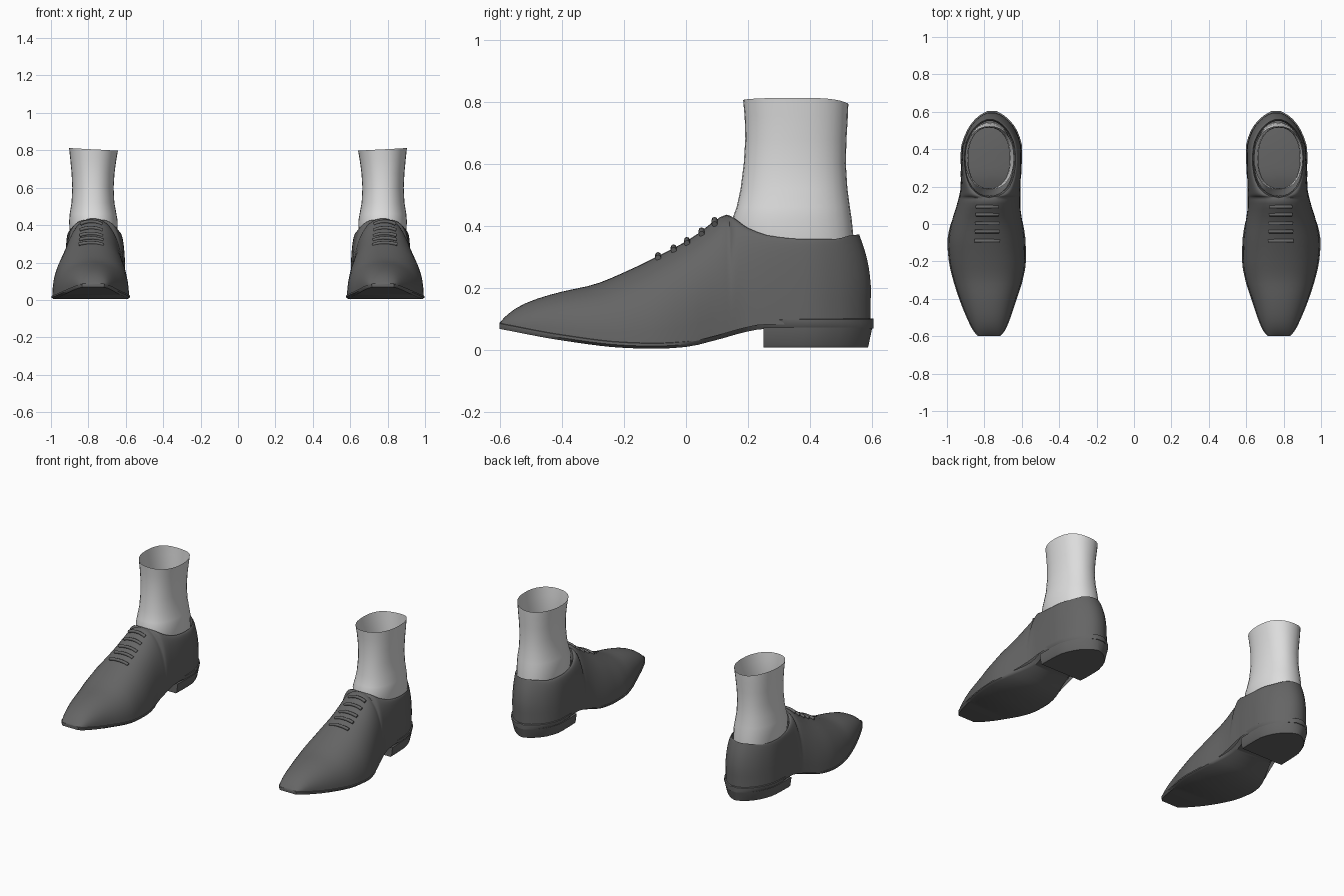
import bpy, bmesh, math

if "Cube" in bpy.data.objects:
    bpy.data.objects.remove(bpy.data.objects["Cube"])

# ---------- materials ----------
def material(name, v):
    m = bpy.data.materials.new(name)
    m.diffuse_color = (v, v, v, 1)
    m.use_nodes = True
    m.node_tree.nodes["Principled BSDF"].inputs["Base Color"].default_value = m.diffuse_color
    return m

LEATHER = material("dark grey leather", 0.13)
KNIT = material("light grey knit", 0.72)

# ---------- measurements along the shoe: (y, value) ----------
INNER = [(-.6, .715), (-.57, .69), (-.5, .66), (-.4, .627), (-.3, .595), (-.2, .578), (-.1, .579), (0, .59),
         (.1, .603), (.2, .603), (.3, .597), (.4, .597), (.5, .625), (.56, .67), (.59, .71), (.6, .735)]
OUTER = [(-.6, .835), (-.57, .86), (-.5, .895), (-.4, .935), (-.3, .967), (-.2, .99), (-.1, .998), (0, .983),
         (.1, .953), (.2, .932), (.3, .93), (.4, .926), (.5, .893), (.56, .85), (.59, .81), (.6, .785)]
BOTTOM = [(-.6, .068), (-.4, .031), (-.2, .007), (-.1, .004), (0, .01), (.1, .033), (.2, .06), (.25, .068), (.6, .07)]
TOP = [(-.6, .088), (-.585, .105), (-.55, .133), (-.5, .158), (-.4, .188), (-.3, .21), (-.2, .25), (-.1, .298),
       (0, .35), (.05, .383), (.1, .422), (.13, .436), (.15, .428), (.2, .393), (.28, .366), (.4, .357),
       (.5, .357), (.57, .37), (.6, .372)]
RIM = [(-.6, 0), (.14, 0), (.15, .045), (.17, .078), (.2, .105), (.26, .128), (.34, .137), (.43, .132),
       (.5, .11), (.56, .074), (.59, .04), (.6, .018)]
BACK = [(0, 1), (.1, .98), (.2, .985), (.27, .96), (.32, .92), (.38, .85)]
STATIONS = [-.6, -.595, -.585, -.57, -.55, -.52] + [-.48 + .04 * i for i in range(15)] + [
    .11, .13, .14, .145, .15, .16, .17, .185, .2, .23, .26, .3, .34, .38, .42, .46, .5, .53, .56, .58, .59, .6]


def at(table, y):
    """Smooth interpolation of a measurement table."""
    if y <= table[0][0]:
        return table[0][1]
    if y >= table[-1][0]:
        return table[-1][1]
    i = max(k for k in range(len(table) - 1) if table[k][0] <= y)
    (x0, a), (x1, b) = table[i], table[i + 1]

    def slope(k):
        if k in (0, len(table) - 1):
            return 0 if table is RIM else (b - a) / (x1 - x0)
        s0 = (table[k][1] - table[k - 1][1]) / (table[k][0] - table[k - 1][0])
        s1 = (table[k + 1][1] - table[k][1]) / (table[k + 1][0] - table[k][0])
        return 0 if s0 * s1 <= 0 else 2 * s0 * s1 / (s0 + s1)
    h, t = x1 - x0, (y - x0) / (x1 - x0)
    return (a * (1 + 2 * t) * (1 - t) ** 2 + slope(i) * h * t * (1 - t) ** 2
            + b * t * t * (3 - 2 * t) + slope(i + 1) * h * t * t * (t - 1))


def finish(obj, mat, angle=40):
    """Colour, mirror to the other foot and smooth."""
    bpy.context.collection.objects.link(obj)
    obj.data.materials.append(mat)
    bpy.ops.object.select_all(action='DESELECT')
    obj.select_set(True)
    bpy.context.view_layer.objects.active = obj
    if obj.type == 'MESH':
        bpy.ops.object.shade_smooth_by_angle(angle=math.radians(angle))
    mod = obj.modifiers.new("other foot", 'MIRROR')
    mod.use_axis = (True, False, False)
    mod.use_mirror_merge = False


def loft(name, rings, mat, closed=True, caps=(True, True), angle=40, edit=None):
    bm = bmesh.new()
    rows = [[bm.verts.new(p) for p in r] for r in rings]
    n = len(rows[0])
    for a, b in zip(rows, rows[1:]):
        for j in range(n if closed else n - 1):
            k = (j + 1) % n
            bm.faces.new((a[j], a[k], b[k], b[j]))
    for row, cap in zip((rows[0], rows[-1]), caps):
        if cap:
            bm.faces.new(row)
    if edit:
        edit(bm, rows)
    bmesh.ops.remove_doubles(bm, verts=bm.verts[:], dist=0.0004)
    bmesh.ops.recalc_face_normals(bm, faces=bm.faces[:])
    me = bpy.data.meshes.new(name)
    bm.to_mesh(me)
    bm.free()
    finish(bpy.data.objects.new(name, me), mat, angle)


# ---------- upper: arched sections that split into two walls at the opening ----------
HALF = 12
POWER = 2 / 2.25

def section(y):
    xi, xo = at(INNER, y) + .005, at(OUTER, y) - .005
    ze, zt, r = at(BOTTOM, y) + .014, at(TOP, y), at(RIM, y)
    mid, ridge = (xi + xo) / 2, .775
    pts = []
    for side, edge in ((-1, xi), (1, xo)):
        col = []
        for k in range(HALF + 1):
            t = math.pi / 2 * k / HALF
            c, s = max(math.cos(t), 0) ** POWER, math.sin(t) ** POWER
            if k == HALF:
                c = 0
            z = ze + (zt - ze) * s
            rim = (ridge if y < .15 else .77) + side * r
            yy = y if y < .3 else .3 + (y - .3) * at(BACK, z)
            col.append((rim + (edge - rim) * c, yy, z))
        pts += col if side < 0 else col[::-1]
    return pts

def open_top(bm, rows):
    """Remove the strip across the foot opening, close the heel back, fold the rim inward."""
    for a, b, y in zip(rows, rows[1:], STATIONS):
        f = bm.faces.get((a[HALF], a[HALF + 1], b[HALF + 1], b[HALF]))
        if f and y >= .14 - 1e-6:
            bm.faces.remove(f)
    last = rows[-1]
    n = len(last)
    for j in range(HALF):
        bm.faces.new((last[j], last[j + 1], last[n - 2 - j], last[n - 1 - j]))
    lip = [e for e in bm.edges if e.is_boundary
           and all(v.co.z > .3 and v.co.y > .135 for v in e.verts)]
    new = bmesh.ops.extrude_edge_only(bm, edges=lip)["geom"]
    for v in new:
        if isinstance(v, bmesh.types.BMVert):
            v.co.x += (.77 - v.co.x) * .06
            v.co.y += (.35 - v.co.y) * .04
            v.co.z -= .04

loft("shoe_upper", [section(y) for y in STATIONS], LEATHER, closed=False,
     caps=(True, False), angle=60, edit=open_top)

# ---------- sole: thin plate following the curved underside ----------
def sole_ring(y):
    xi, xo, zb = at(INNER, y), at(OUTER, y), at(BOTTOM, y)
    waist = .035 * math.exp(-((y - .16) / .11) ** 2)
    thick = .017 + .012 * min(1, max(0, (y - .15) / .12))
    w = xo - xi
    yy = y + .004 if y > .59 else y
    return [(xi + .01 + waist, yy, zb + thick + .003), (xi + waist * .7, yy, zb + thick),
            (xi + waist, yy, zb + thick * .5), (xi + .03 * w + waist, yy, zb),
            (xo - .03 * w - waist, yy, zb), (xo - waist, yy, zb + thick * .5),
            (xo - waist * .7, yy, zb + thick), (xo - .01 - waist, yy, zb + thick + .003)]

loft("sole", [sole_ring(y) for y in STATIONS], LEATHER)

# ---------- heel block ----------
def heel_ring(y):
    xi, xo = at(INNER, y), at(OUTER, y)
    g, low = .004, .012
    yl = y if y < .3 else .3 + (y - .3) * .955
    return [(xi + g, y, .072), (xi + low, yl, .016), (xi + low + .006, yl, .008),
            (xo - low - .006, yl, .008), (xo - low, yl, .016), (xo - g, y, .072)]

loft("heel_block", [heel_ring(y) for y in (.25, .26, .3, .34, .38, .42, .46, .5, .53, .56, .58, .59, .6)], LEATHER)

# ---------- laces: bars bent over the instep ----------
for i, y in enumerate((-.09, -.04, .003, .05, .092)):
    cu = bpy.data.curves.new("lace", 'CURVE')
    cu.dimensions = '3D'
    cu.bevel_depth, cu.bevel_resolution, cu.use_fill_caps = .0095, 2, True
    sp = cu.splines.new('POLY')
    sp.points.add(8)
    ze, zt = at(BOTTOM, y) + .014, at(TOP, y)
    reach = .066 - .002 * i
    for k, p in enumerate(sp.points):
        d = reach * (k / 4 - 1)
        half = (at(OUTER, y) if d > 0 else 1.55 - at(INNER, y)) - .78
        z = ze + (zt - ze) * (1 - (abs(d) / half) ** 2.25) ** (1 / 2.25)
        p.co = (.785 + d, y, z + .003, 1)
    finish(bpy.data.objects.new("lace_%d" % (i + 1), cu), LEATHER)

# ---------- sock: open tube, (z, front y, back y, inner x, outer x) ----------
SOCK = [(.27, .17, .545, .65, .89), (.36, .152, .54, .645, .9), (.42, .148, .534, .643, .903),
        (.46, .163, .528, .65, .9), (.52, .176, .52, .661, .89), (.6, .186, .515, .665, .886),
        (.68, .191, .517, .66, .89), (.75, .189, .521, .651, .897), (.805, .184, .523, .642, .903)]

def sock_ring(z, y0, y1, x0, x1):
    ring = []
    for k in range(32):
        a = 2 * math.pi * k / 32
        c, s = math.cos(a), math.sin(a)
        tilt = max(0, (z - .7) / .1) * (.007 * c - .012 * max(0, s) ** 4)
        ring.append(((x0 + x1) / 2 + (x1 - x0) / 2 * math.copysign(abs(c) ** .9, c),
                     (y0 + y1) / 2 + (y1 - y0) / 2 * math.copysign(abs(s) ** .9, s), z + tilt))
    return ring

loft("sock", [sock_ring(*r) for r in SOCK], KNIT, caps=(False, False), angle=60)
